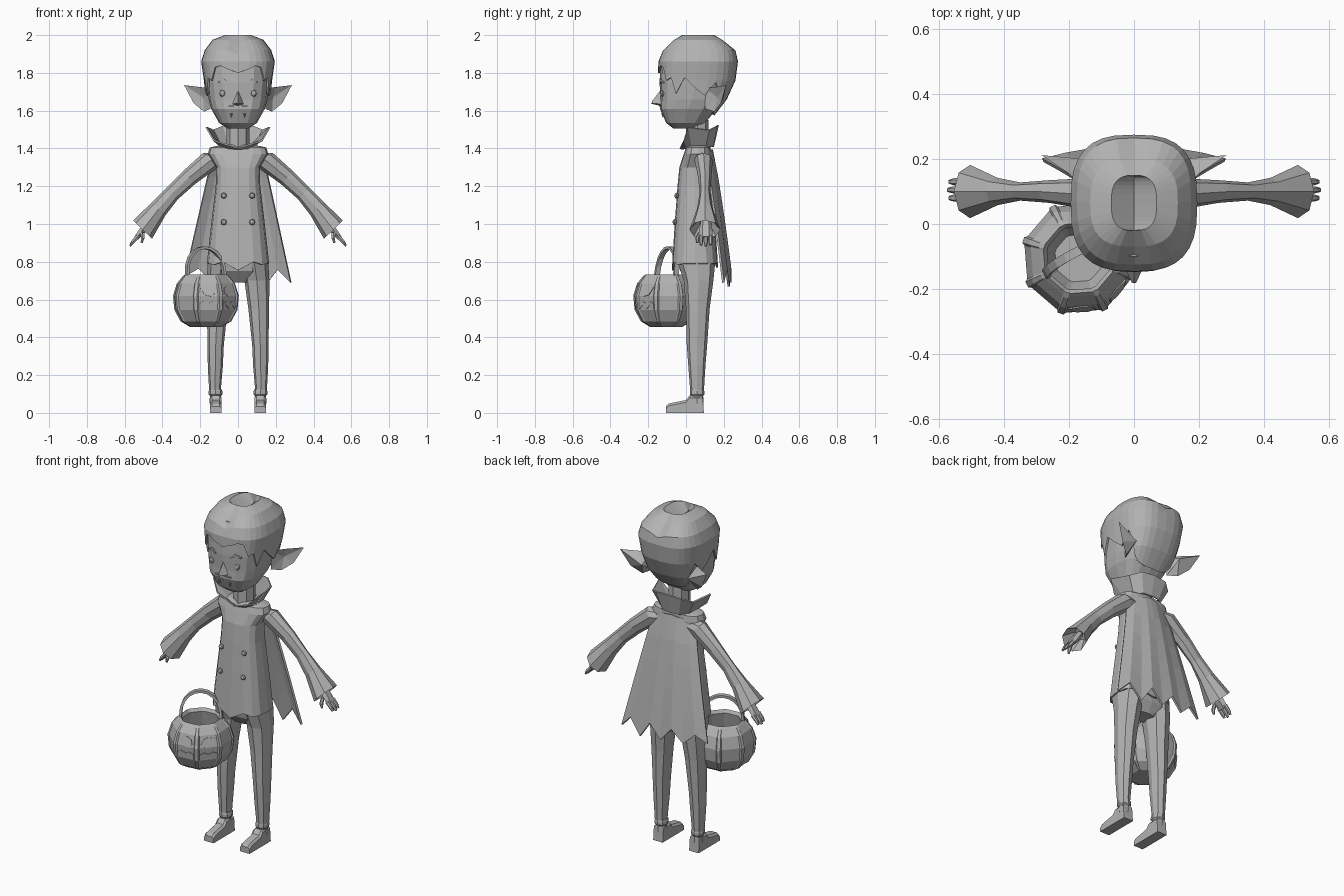
import bpy, bmesh, math
from mathutils import Vector

grey = bpy.data.materials.new("plain_grey")
grey.diffuse_color = (0.45, 0.45, 0.45, 1)


def make(name, verts, faces, thick=0):
    bm = bmesh.new()
    vs = [bm.verts.new(v) for v in verts]
    for f in faces:
        bm.faces.new([vs[i] for i in f])
    bmesh.ops.remove_doubles(bm, verts=bm.verts, dist=0.0004)
    bmesh.ops.recalc_face_normals(bm, faces=bm.faces)
    me = bpy.data.meshes.new(name)
    bm.to_mesh(me)
    bm.free()
    me.materials.append(grey)
    ob = bpy.data.objects.new(name, me)
    bpy.context.collection.objects.link(ob)
    if thick:
        m = ob.modifiers.new("thickness", 'SOLIDIFY')
        m.thickness, m.offset = thick, -1
    return ob


def loft(name, rings, closed=True, cap0=True, cap1=True, thick=0):
    n = len(rings[0])
    verts = [p for r in rings for p in r]
    faces = []
    for k in range(len(rings) - 1):
        for i in range(n if closed else n - 1):
            j = (i + 1) % n
            faces.append((k * n + i, k * n + j, (k + 1) * n + j, (k + 1) * n + i))
    if closed and cap0:
        faces.append(tuple(range(n)))
    if closed and cap1:
        faces.append(tuple(range(len(verts) - n, len(verts))))
    return make(name, verts, faces, thick)


def unit(i, n, p=2.0):
    # rounded-square point, starting at the front (-y)
    a = 2 * math.pi * i / n
    s, c = math.sin(a), -math.cos(a)
    f = lambda v: math.copysign(abs(v) ** (2 / p), v) if abs(v) > 1e-6 else 0.0
    return f(s), f(c)


def oval(z, hw, yf, yb, n=16, p=2.8, cx=0):
    return [(cx + hw * u, (yf + yb) / 2 + (yb - yf) / 2 * v, z)
            for u, v in (unit(i, n, p) for i in range(n))]


def interp(table, z):
    if z <= table[0][0]:
        return table[0][1:]
    for a, b in zip(table, table[1:]):
        if z <= b[0]:
            t = (z - a[0]) / (b[0] - a[0])
            return [p + (q - p) * t for p, q in zip(a[1:], b[1:])]
    return table[-1][1:]


def ball(name, c, r):
    pts = [[(c[0] + r[0] * math.sin(t) * math.cos(a), c[1] + r[1] * math.cos(t),
             c[2] + r[2] * math.sin(t) * math.sin(a))
            for a in (k * math.pi / 4 for k in range(8))]
           for t in (0.02, 0.8, 1.57, 2.3, 3.12)]
    return loft(name, pts)


# head
HEAD = [(1.505, .055, -.065, .04), (1.535, .10, -.105, .10), (1.61, .142, -.138, .165),
        (1.66, .155, -.136, .20), (1.75, .166, -.14, .245), (1.85, .172, -.135, .255),
        (1.93, .14, -.1, .2)]
loft("head", [oval(*r) for r in HEAD])

# hair cap with jagged lower edge and a centre parting
half = [1.80, 1.82, 1.838, 1.83, 1.76, 1.775, 1.69, 1.775, 1.72, 1.68, 1.75, 1.70,
        1.62, 1.59, 1.58, 1.575, 1.575]
N = 32
edge = [half[min(i, N - i)] for i in range(N)]
rings = []
for cut in (0, 1.66, 1.76):
    ring = []
    for i in range(N):
        z = max(edge[i], cut)
        hw, yf, yb = interp(HEAD, z)
        ring.append(oval(z, hw + .014, yf - .011, yb + .016, N)[i])
    rings.append(ring)
for r in ((1.86, .195, -.146, .275), (1.92, .176, -.125, .265), (1.975, .135, -.07, .2),
          (2.0, .07, -.02, .15), (1.968, 0, -.02, .15)):
    rings.append([(x, y, z - (.022 * max(0, 1 - abs(x) / .06) if 1.9 < z < 1.99 else 0))
                  for x, y, z in oval(*r, N)])
loft("hair", rings, cap0=False, cap1=False, thick=.01)

# face
loft("nose", [[(-.03, -.132, 1.635), (0, -.132, 1.625), (.03, -.132, 1.635), (0, -.134, 1.71)],
              [(-.006, -.182, 1.64), (0, -.182, 1.636), (.006, -.182, 1.64), (0, -.18, 1.65)]])
loft("mouth", [[(x, -.132, 1.622), (x, -.143, 1.622), (x, -.143, 1.627), (x, -.132, 1.627)]
               for x in (-.05, .05)])
for s in (-1, 1):
    ball("eye", (s * .083, -.125, 1.692), (.017, .012, .019))
    loft("brow", [[(s * x, y, z - h), (s * x, y - .016, z - h), (s * x, y - .016, z + h), (s * x, y, z + h)]
                  for x, y, z, h in ((.05, -.125, 1.745, .004), (.075, -.122, 1.762, .008),
                                     (.105, -.11, 1.75, .003))])
    loft("fang", [[(s * .028, -.124, 1.585), (s * .042, -.122, 1.585), (s * .035, -.132, 1.585)],
                  [(s * .034, -.121, 1.565), (s * .036, -.121, 1.565), (s * .035, -.124, 1.565)]])
    # pointed ear, hollowed at the front
    make("ear", [(s * x, y, z) for x, y, z in
                 ((.15, .10, 1.72), (.20, .155, 1.725), (.285, .212, 1.735), (.235, .185, 1.64),
                  (.18, .15, 1.595), (.145, .10, 1.61), (.185, .165, 1.67), (.15, .20, 1.67))],
         [(0, 1, 6), (1, 2, 6), (2, 3, 6), (3, 4, 6), (4, 5, 6), (5, 0, 6),
          (1, 0, 7), (2, 1, 7), (3, 2, 7), (4, 3, 7), (5, 4, 7)])

# neck and stand-up collar
loft("neck", [oval(z, .06, .0, .12, 8, 2) for z in (1.39, 1.55)])
low = [(0, -.015, 1.40), (.05, 0, 1.405), (.085, .03, 1.41), (.085, .10, 1.41), (.05, .135, 1.41), (0, .14, 1.41)]
top = [(0, -.03, 1.405), (.125, -.012, 1.445), (.165, .01, 1.515), (.13, .12, 1.50), (.08, .16, 1.52), (0, .166, 1.525)]
full = lambda h: h + [(-x, y, z) for x, y, z in h[-2:0:-1]]
loft("collar", [full(low), full(top)], cap0=False, cap1=False, thick=.008)

# coat with a pointed front hem, and hips below
coat = [oval(*r) for r in ((.79, .165, -.075, .17), (1.0, .142, -.06, .155), (1.2, .118, -.045, .14),
                           (1.3, .115, -.035, .135), (1.37, .16, -.012, .135), (1.405, .15, .0, .13),
                           (1.42, .08, .01, .12))]
dip = {0: -.035, 1: .01, 15: .01, 2: -.005, 14: -.005, 8: -.02}
coat[0] = [(x, y, z + dip.get(i, 0)) for i, (x, y, z) in enumerate(coat[0])]
loft("coat", coat, cap0=False, thick=.01)
loft("hips", [oval(.85, .14, -.05, .14), oval(.75, .15, -.03, .15), oval(.69, .06, .02, .12)])
for s in (-1, 1):
    for z, y in ((1.15, -.05), (1.01, -.06)):
        ball("button", (s * .075, y, z), (.016, .012, .016))

# cape with ragged hem
hem = [.725, .765, .70, .77, .69, .77, .67, .76, .69]
rows = []
for k in range(6):
    v = k / 5
    row = []
    for i in range(9):
        u = i / 4 - 1
        row.append((u * (.135 + .148 * v), .142 + .10 * v ** .8 - .04 * abs(u) ** 2,
                    1.395 + (hem[i] - 1.395) * v - .02 * abs(u) * (1 - v)))
    rows.append(row)
loft("cape", rows, closed=False, thick=.012)

for s in (-1, 1):
    def limb(name, data, d, n=8):
        # rings square to direction d in the xz plane: x, y, z, half height, half depth
        nx, nz = -d[1], d[0]
        return loft(name, [[(s * (x + h * u * nx), y + w * v, z + h * u * nz)
                            for u, v in (unit(i, n) for i in range(n))]
                           for x, y, z, h, w in data])

    # sleeve flaring to an open cuff
    limb("sleeve", [(.09, .085, 1.345, .045, .045), (.145, .093, 1.338, .055, .048),
                    (.26, .1, 1.245, .047, .035), (.35, .1, 1.16, .043, .028),
                    (.42, .1, 1.08, .05, .042), (.505, .1, .97, .07, .082),
                    (.46, .1, 1.02, .035, .035)], (.70, -.71))
    # hand with fingers and thumb
    h = (.585, -.81)
    limb("palm", [(.475, .105, 1.01, .02, .028), (.51, .105, .96, .02, .036),
                  (.538, .105, .925, .015, .035)], h, 6)
    for y, l in ((.08, .9), (.105, 1), (.13, .9)):
        limb("finger", [(.53, y, .935, .012, .012), (.53 + .027 * l, y, .935 - .03 * l, .011, .011),
                        (.53 + .042 * l, y, .935 - .052 * l, .006, .007)], h, 6)
    limb("thumb", [(.505, .075, .955, .012, .012), (.505, .06, .925, .011, .011),
                   (.51, .06, .90, .006, .006)], (.2, -.98), 6)

    # trouser leg, ankle cuff and shoe
    loft("leg", [oval(z, hx, yf, yb, 8, 2.3, s * cx) for z, cx, hx, yf, yb in
                 ((.80, .085, .075, -.045, .155), (.70, .10, .066, -.012, .145),
                  (.55, .11, .055, .0, .125), (.36, .118, .043, .004, .112),
                  (.25, .12, .04, .012, .103), (.12, .122, .031, .022, .095))])
    loft("ankle", [oval(z, .036 - k, .02 + k, .097 - k, 8, 2.3, s * .119) for z, k in
                   ((.125, .003), (.115, 0), (.098, 0), (.09, .006), (.05, .004))])
    side = [(-.105, 0), (-.105, .035), (-.09, .05), (.0, .068), (.02, .092), (.088, .092), (.095, 0)]
    loft("shoe", [[(s * (.118 + dx * k), y, z if z == 0 else z - e) for y, z in side]
                  for dx, k, e in ((-.031, 1, .012), (-.02, 1, 0), (.02, 1, 0), (.031, 1, .012))])

# pumpkin bucket, turned toward the body
CX, CY, TURN = -.17, -.105, math.radians(27)
PROF = [(.455, .085), (.485, .135), (.545, .168), (.62, .175), (.685, .155), (.722, .125)]


def spot(a, r, t, z):
    # point at angle a from the bucket front, radius r, sideways offset t
    a += TURN
    return (CX + math.sin(a) * r + math.cos(a) * t, CY - math.cos(a) * r + math.sin(a) * t, z)


def bucket_ring(z, r, rib):
    return [spot(math.radians(45 * k + o), r * (1 + m * rib), 0, z) for k in range(8)
            for o, m in ((-5, -.4), (-3, .6), (3, .6), (5, -.4))]


loft("bucket", [bucket_ring(z, r, .05) for z, r in PROF] +
     [bucket_ring(z, r, 0) for z, r in ((.733, .112), (.715, .10), (.60, .125), (.49, .075))])

# carved face plates on the bucket
flat = lambda z: interp(PROF, z)[0] * .98 * math.cos(math.radians(17.5)) + .004
for s in (-1, 1):
    a = s * math.radians(22.5)
    eye = [(-.044, .665), (-.02, .625), (.015, .617), (.04, .638), (.03, .662), (0, .675)]
    make("bucket_eye", [spot(a, flat(z), -s * t, z) for t, z in eye], [tuple(range(6))], .006)
    up = [spot(a, flat(.58 + .01 * (k % 2)), t, .58 + .01 * (k % 2))
          for k, t in enumerate((-.05, -.025, 0, .025, .05))]
    dn = [spot(a, flat(.55 + .02 * (k % 2)), t, .55 + .02 * (k % 2))
          for k, t in enumerate((-.05, -.025, 0, .025, .05))]
    loft("bucket_mouth", [up, dn], closed=False, thick=.006)

# arched handle
arch = []
for k in range(11):
    b = math.pi * k / 10
    c, e = math.cos(b), math.sin(b) ** .8 if 0 < k < 10 else 0
    arch.append([spot(0, dy - .02 * e, (.112 + q) * c, .715 + (.16 + q) * e)
                 for dy, q in ((-.014, -.007), (.014, -.007), (.014, .007), (-.014, .007))])
loft("handle", arch)
